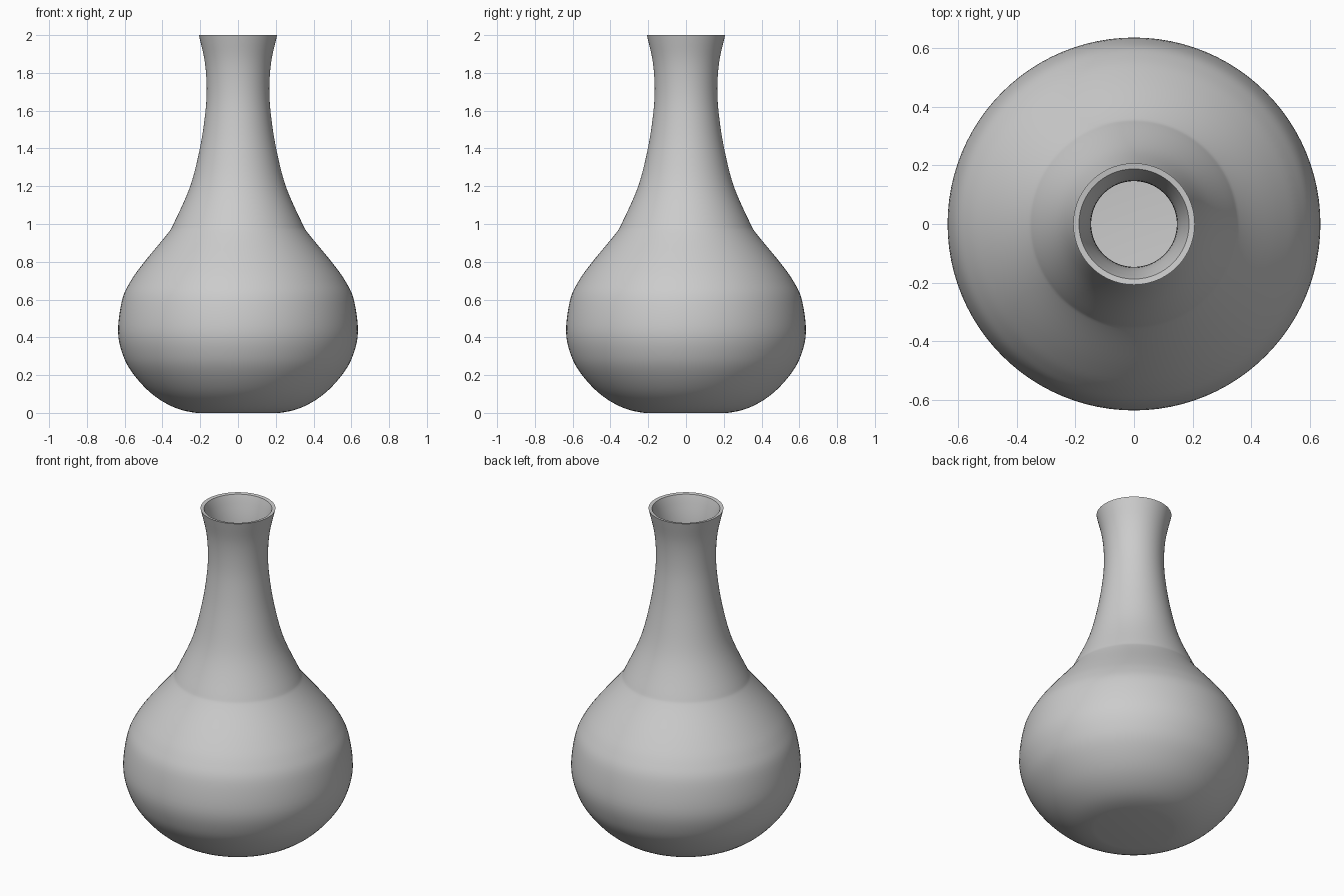
import bpy, bmesh, math
from mathutils import Vector

if "Cube" in bpy.data.objects:
    bpy.data.objects.remove(bpy.data.objects["Cube"])

WALL = 0.02
SEGMENTS = 96

# Outer profile as (radius, height), from the foot up to the rim
KEYS = [(0.22, 0.0), (0.34, 0.03), (0.455, 0.1), (0.55, 0.2), (0.607, 0.3),
        (0.635, 0.43), (0.613, 0.6), (0.567, 0.7), (0.495, 0.8), (0.372, 0.95),
        (0.337, 1.01), (0.253, 1.2), (0.202, 1.4), (0.174, 1.58), (0.166, 1.72),
        (0.176, 1.86), (0.207, 2.0)]


def smooth_path(keys, steps=5):
    """Catmull-Rom curve through the key points."""
    p = [Vector(k) for k in keys]
    p = [Vector((0.10, 0.0))] + p + [2 * p[-1] - p[-2]]
    out = []
    for a, b, c, d in zip(p, p[1:], p[2:], p[3:]):
        for i in range(steps):
            t = i / steps
            out.append(0.5 * (2 * b + (c - a) * t + (2 * a - 5 * b + 4 * c - d) * t ** 2
                              + (3 * b - a - 3 * c + d) * t ** 3))
    return out + [p[-2]]


def inset(path, dist):
    """Offset the profile towards the inside of the vase."""
    out = []
    for i, q in enumerate(path):
        t = (path[min(i + 1, len(path) - 1)] - path[max(i - 1, 0)]).normalized()
        out.append(q + Vector((-t.y, t.x)) * dist)
    out[-1].y = path[-1].y - 0.003
    return out


# Closed wall section: foot centre, outside, rim, inside, inner floor centre
outer = smooth_path(KEYS)
for q in outer:
    q.y = max(q.y, 0.0)
inner = inset(outer, WALL)
section = [Vector((0, 0))] + outer + inner[::-1] + [Vector((0, inner[0].y))]

# Vase body turned around the z axis
bm = bmesh.new()
verts = [bm.verts.new((q.x, 0, q.y)) for q in section]
edges = [bm.edges.new(pair) for pair in zip(verts, verts[1:])]
bmesh.ops.spin(bm, geom=verts + edges, cent=(0, 0, 0), axis=(0, 0, 1),
               angle=math.tau, steps=SEGMENTS, use_merge=True)
bmesh.ops.remove_doubles(bm, verts=bm.verts, dist=1e-5)
bmesh.ops.recalc_face_normals(bm, faces=bm.faces)
mesh = bpy.data.meshes.new("vase")
bm.to_mesh(mesh)
bm.free()

vase = bpy.data.objects.new("vase", mesh)
bpy.context.collection.objects.link(vase)
bpy.context.view_layer.objects.active = vase
vase.select_set(True)
bpy.ops.object.shade_smooth_by_angle(angle=math.radians(35))
